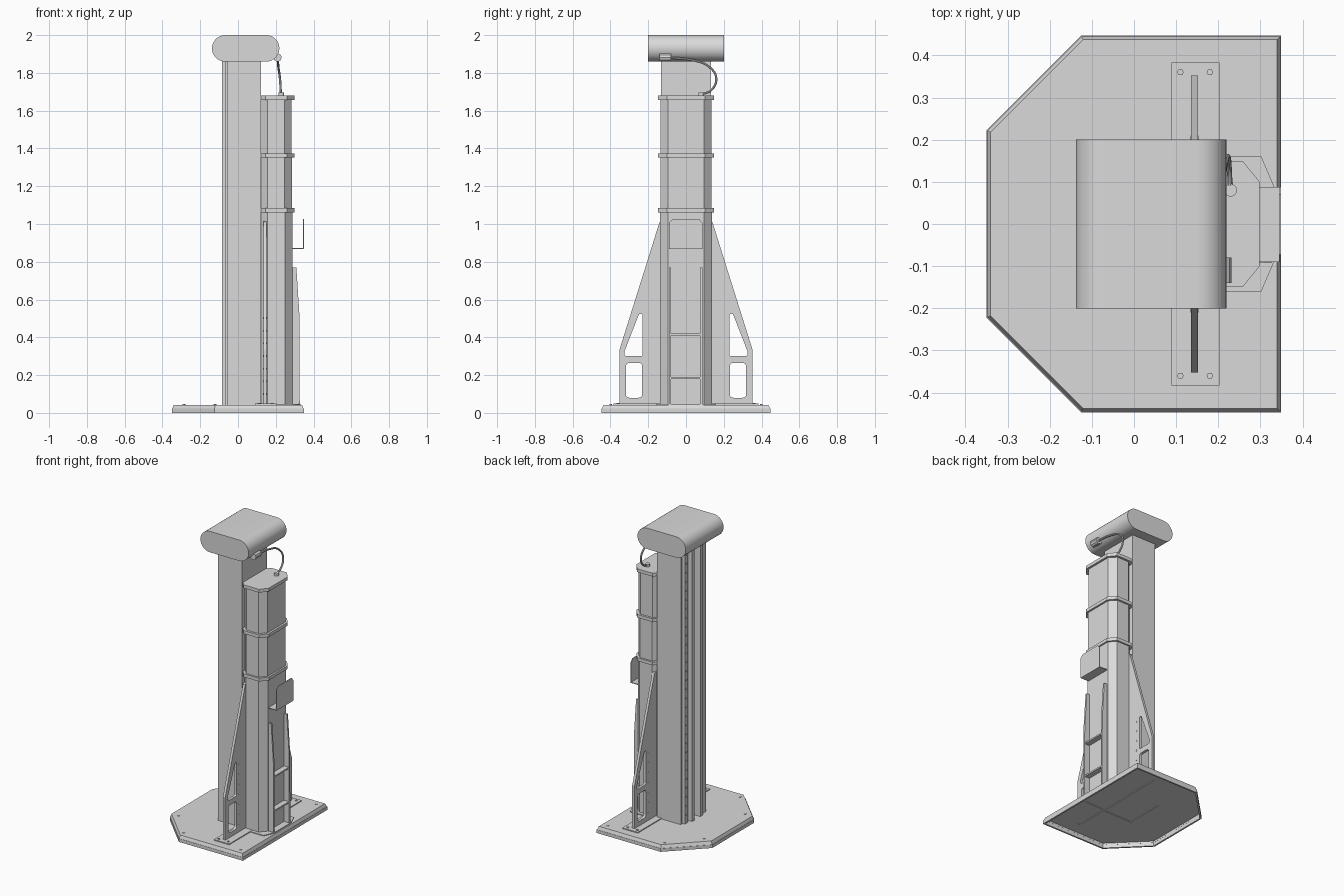
import bpy, math
from mathutils import Matrix, Vector

cube = bpy.data.objects.get("Cube")
if cube:
    bpy.data.objects.remove(cube, do_unlink=True)

grey = bpy.data.materials.new("light_grey")
grey.use_nodes = True
grey.diffuse_color = (0.7, 0.7, 0.7, 1)
grey.node_tree.nodes["Principled BSDF"].inputs["Base Color"].default_value = grey.diffuse_color

# Columns send the drawing plane and its extrusion to world axes
AXES = {"z": Matrix.Identity(4),
        "x": Matrix(((0, 0, 1, 0), (1, 0, 0, 0), (0, 1, 0, 0), (0, 0, 0, 1))),
        "y": Matrix(((0, 1, 0, 0), (0, 0, 1, 0), (1, 0, 0, 0), (0, 0, 0, 1)))}


def finish(name, curve, matrix, smooth=False):
    """Turn a curve into a mesh object with the shared material."""
    temp = bpy.data.objects.new(name + "_path", curve)
    bpy.context.collection.objects.link(temp)
    bpy.context.view_layer.update()
    graph = bpy.context.evaluated_depsgraph_get()
    mesh = bpy.data.meshes.new_from_object(temp.evaluated_get(graph))
    bpy.data.objects.remove(temp, do_unlink=True)
    mesh.transform(matrix)
    mesh.materials.clear()
    mesh.materials.append(grey)
    for p in mesh.polygons:
        p.use_smooth = False
    ob = bpy.data.objects.new(name, mesh)
    bpy.context.collection.objects.link(ob)
    if smooth:
        bpy.ops.object.select_all(action="DESELECT")
        ob.select_set(True)
        bpy.context.view_layer.objects.active = ob
        bpy.ops.object.shade_smooth_by_angle(angle=math.radians(35))
    return ob


def prism(name, outlines, axis, lo, hi, smooth=False):
    """Extrude an outline, with optional holes, between two heights on an axis."""
    curve = bpy.data.curves.new(name, "CURVE")
    curve.dimensions = "2D"
    curve.fill_mode = "BOTH"
    curve.extrude = (hi - lo) / 2
    for pts in outlines:
        s = curve.splines.new("POLY")
        s.points.add(len(pts) - 1)
        for p, (u, v) in zip(s.points, pts):
            p.co = (u, v, 0, 1)
        s.use_cyclic_u = True
    return finish(name, curve, AXES[axis] @ Matrix.Translation((0, 0, (lo + hi) / 2)), smooth)


def box(name, x, y, z):
    return prism(name, [[(x[0], y[0]), (x[1], y[0]), (x[1], y[1]), (x[0], y[1])]], "z", *z)


def mirrored(half):
    """Close a profile by repeating it across y = 0."""
    return half + [(x, -y) for x, y in reversed(half)]


def rounded(pts, r, steps=4):
    """Replace every corner with a short curve."""
    out = []
    for i, p in enumerate(pts):
        p, a, b = Vector(p), Vector(pts[i - 1]), Vector(pts[(i + 1) % len(pts)])
        s, e = p + (a - p).normalized() * r, p + (b - p).normalized() * r
        for k in range(steps + 1):
            t = k / steps
            out.append(tuple(s * (1 - t) ** 2 + p * 2 * t * (1 - t) + e * t * t))
    return out


def disc(name, centre, r, axis, lo, hi, n=8):
    pts = [(centre[0] + r * math.cos(k * math.tau / n), centre[1] + r * math.sin(k * math.tau / n))
           for k in range(n)]
    return prism(name, [pts], axis, lo, hi, n > 10)


def tube(name, pts, r):
    curve = bpy.data.curves.new(name, "CURVE")
    curve.dimensions = "3D"
    curve.bevel_depth = r
    curve.bevel_resolution = 3
    curve.use_fill_caps = True
    s = curve.splines.new("BEZIER")
    s.bezier_points.add(len(pts) - 1)
    for p, co in zip(s.bezier_points, pts):
        p.co = co
        p.handle_left_type = p.handle_right_type = "AUTO"
    return finish(name, curve, Matrix.Identity(4), True)


# Base: thin plate with cut corners and sloped edges, hollow below inside a rim
def base_outline(d):
    k = d * 0.41
    return mirrored([(0.349 - d, 0.447 - d), (-0.125 + k, 0.447 - d), (-0.35 + d, 0.222 - k)])


prism("base_rim", [base_outline(0), base_outline(0.011)], "z", 0, 0.022)
base_plate = prism("base_plate", [base_outline(0.011)], "z", 0.033, 0.043)
edge = prism("base_sloped_edge", [base_outline(0.01), base_outline(0.0115)], "z", 0.022, 0.043)
inner, outer = base_outline(0.01), base_outline(0.002)
for v in edge.data.vertices:
    near = min(range(len(inner)), key=lambda i: (Vector(inner[i]) - v.co.xy).length)
    if v.co.z < 0.03 and (Vector(inner[near]) - v.co.xy).length < 0.0005:
        v.co.x, v.co.y = outer[near]

# Shallow seats on the underside
for name, x, y in (("column_seat", (-0.085, 0.12), 0.13), ("tower_seat", (0.13, 0.285), 0.12),
                   ("gusset_seat", (0.133, 0.15), 0.355)):
    cutter = box(name + "_cutter", x, (-y, y), (0.025, 0.037))
    cutter.hide_render = True
    cutter.hide_set(True)
    mod = base_plate.modifiers.new(name, "BOOLEAN")
    mod.operation = "DIFFERENCE"
    mod.object = cutter

# Foot plates
box("gusset_foot_plate", (0.089, 0.203), (-0.383, 0.383), (0.04, 0.049))
prism("tower_foot_plate", [mirrored([(0.2, 0.16), (0.302, 0.16), (0.332, 0.09)])], "z", 0.04, 0.048)

# Column with stepped edges and guide slots down its back face
prism("column", [mirrored([(0.122, 0.133), (-0.055, 0.133), (-0.055, 0.122), (-0.04, 0.122),
                           (-0.04, 0.112), (-0.07, 0.112), (-0.07, 0.08), (-0.03, 0.08),
                           (-0.03, 0.056), (-0.085, 0.056), (-0.085, 0.03), (-0.04, 0.03)])],
      "z", 0.042, 1.88)
for i in range(30):
    disc("rail_bolt", (0.096, 0.1 + i * 0.06), 0.005, "x", -0.073, -0.069, 6)

# Head with rounded ends
r = 0.07
cap = [(1.93 + r * math.cos(a), 0.149 + r * math.sin(a))
       for a in (k * math.pi / 16 for k in range(17))]
cap += [(1.93 - r * math.cos(a), -0.068 - r * math.sin(a))
        for a in (k * math.pi / 16 for k in range(17))]
prism("head", [cap], "y", -0.2, 0.2, True)


# Telescoping tower: three sections, each closed by a collar
def tower_outline(d, back):
    return mirrored([(0.121, 0.138 - d - back), (0.121 + back, 0.138 - d),
                     (0.249 - d, 0.138 - d), (0.288 - d, 0.096 - d * 0.4)])


for i, (lo, hi, inset) in enumerate(((0.042, 1.065, 0), (1.08, 1.355, 0.002), (1.37, 1.66, 0.004))):
    prism("tower_section_%d" % (i + 1), [tower_outline(inset, 0.035)], "z", lo, hi)
    prism("tower_collar_%d" % (i + 1), [tower_outline(-0.01, 0.025)], "z", hi - 0.003, hi + 0.019)

# Gussets with rounded openings, and their bolts
for side, name in ((-1, "right"), (1, "left")):
    shape = [[(0.1, 0.045), (0.352, 0.045), (0.352, 0.335), (0.14, 1.01), (0.1, 1.02)],
             rounded([(0.231, 0.525), (0.248, 0.525), (0.328, 0.32), (0.322, 0.3), (0.231, 0.3)], 0.008),
             rounded([(0.232, 0.08), (0.318, 0.08), (0.318, 0.265), (0.232, 0.265)], 0.02)]
    prism("gusset_" + name, [[(side * y, z) for y, z in loop] for loop in shape], "x", 0.135, 0.152)
    for i in range(7):
        disc("gusset_bolt", (side * 0.205, 0.1 + i * 0.067), 0.005, "x", 0.1335, 0.1535, 6)

# Steps between two stringers
stringer = [(0.045, 0.28), (0.045, 0.327), (0.52, 0.325), (0.77, 0.309), (0.77, 0.28)]
for y in (-0.085, 0.081):
    prism("step_stringer", [stringer], "y", y - 0.006, y + 0.006)
for z in (0.18, 0.41):
    box("step", (0.28, 0.324), (-0.082, 0.078), (z, z + 0.01))

# Folded tray on the tower
box("tray_shelf", (0.28, 0.349), (-0.09, 0.088), (0.868, 0.873))
face = [(-0.09, 0.868), (0.088, 0.868), (0.088, 1.005), (0.07, 1.026), (-0.072, 1.026), (-0.09, 1.005)]
prism("tray_face", [face], "x", 0.344, 0.349)

# Cable and its two connectors
tube("cable", [(0.214, -0.1, 1.88), (0.212, 0.02, 1.87), (0.214, 0.125, 1.83), (0.222, 0.16, 1.77),
               (0.226, 0.135, 1.71), (0.228, 0.08, 1.685)], 0.006)
tube("head_connector", [(0.209, -0.14, 1.882), (0.209, -0.08, 1.882)], 0.022)
disc("tower_connector", (0.229, 0.08), 0.015, "z", 1.675, 1.695, 16)

# Anchor bolts
for side in (-1, 1):
    for x, y in ((-0.287, 0.215), (-0.122, 0.398), (0.3, 0.398)):
        disc("anchor_bolt", (x, side * y), 0.008, "z", 0.04, 0.046, 6)
    for x in (0.11, 0.18):
        disc("foot_plate_bolt", (x, side * 0.36), 0.008, "z", 0.045, 0.053, 6)
